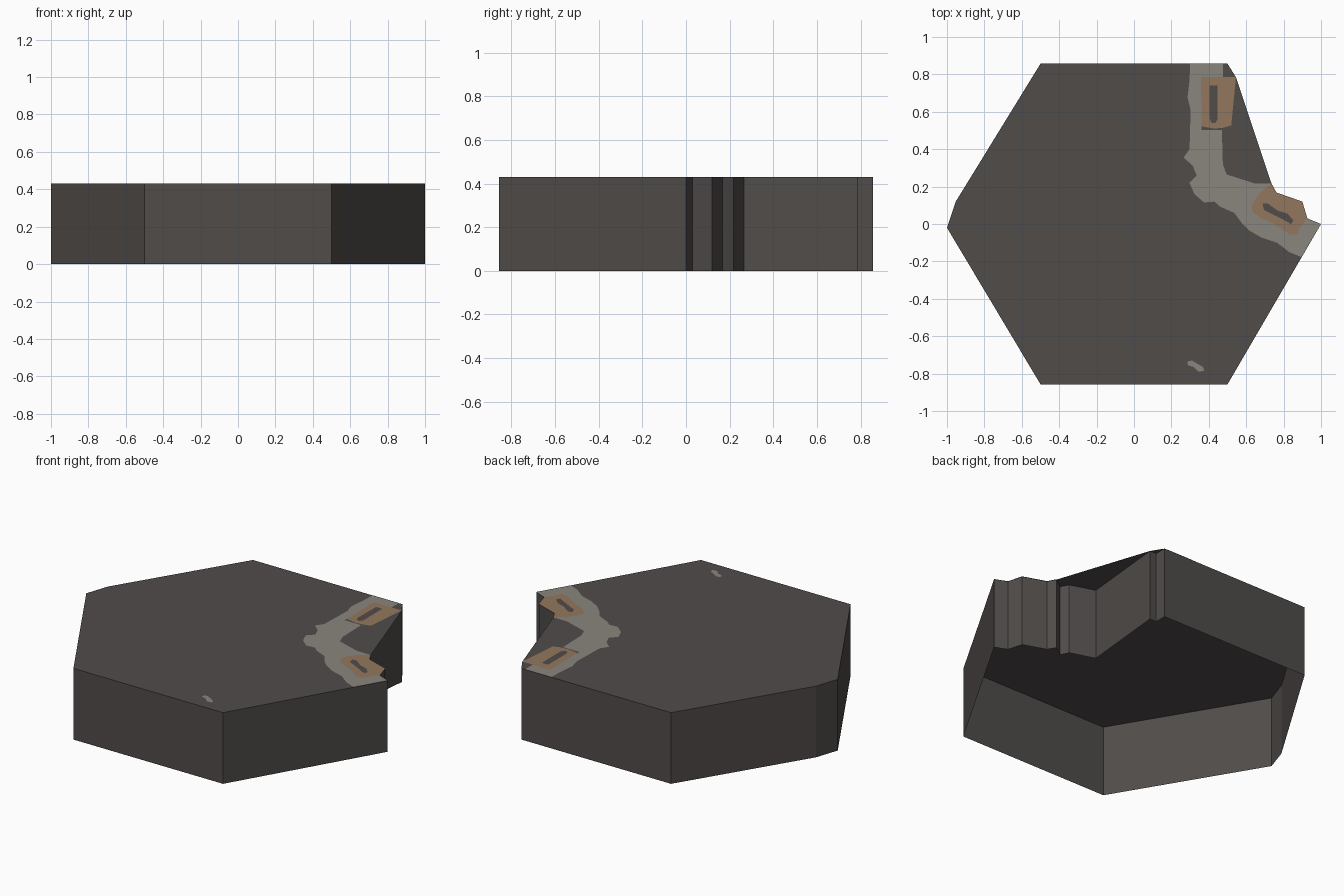
import bpy, bmesh

HEIGHT = 0.43


def srgb(*rgb):
    lin = lambda c: c / 12.92 if c <= 0.04045 else ((c + 0.055) / 1.055) ** 2.4
    return (*[lin(v / 255) for v in rgb], 1.0)


def material(name, *rgb):
    m = bpy.data.materials.new(name)
    m.diffuse_color = srgb(*rgb)
    return m


dark = material("dark_stone", 80, 76, 74)
grey = material("pale_stone", 138, 134, 125)
tan = material("tan_clay", 146, 119, 93)


def sheet(name, outline, z, mat, drop=0.0):
    """Flat upward-facing polygon, optionally with walls below and an open bottom."""
    area = sum(a[0] * b[1] - b[0] * a[1] for a, b in zip(outline, outline[1:] + outline[:1]))
    pts = outline if area > 0 else outline[::-1]
    bm = bmesh.new()
    top = [bm.verts.new((x, y, z)) for x, y in pts]
    bm.faces.new(top)
    if drop:
        low = [bm.verts.new((x, y, z - drop)) for x, y in pts]
        for i in range(len(pts)):
            j = (i + 1) % len(pts)
            bm.faces.new((low[i], low[j], top[j], top[i]))
    bmesh.ops.triangulate(bm, faces=[f for f in bm.faces if len(f.verts) > 4])
    me = bpy.data.meshes.new(name)
    bm.to_mesh(me)
    bm.free()
    me.materials.append(mat)
    ob = bpy.data.objects.new(name, me)
    bpy.context.collection.objects.link(ob)
    return ob


# Broken edge shared by the tile and the pale band
broken = [(.495, .265), (.645, .217), (.67, .168), (.735, .217), (.762, .168),
          (.90, .12), (.927, .03), (1, 0)]

# Hexagonal tile: hollow shell, open below
tile = [(-.5, .857), (.5, .857), (.5, .785), (.545, .785)] + broken + [
    (.5, -.857), (-.5, -.857), (-1, -.02), (-.953, .12)]
sheet("hex_tile", tile, HEIGHT, dark, HEIGHT)

# Pale worn band around the notch
band = [(.3, .857), (.475, .857), (.475, .785), (.47, .5), (.475, .32)] + broken + [
    (.895, -.177), (.83, -.15), (.765, -.10), (.68, -.072), (.617, -.035), (.58, 0),
    (.535, .06), (.46, .093), (.43, .12), (.375, .115), (.323, .16), (.297, .22),
    (.335, .26), (.313, .313), (.265, .355), (.297, .4), (.303, .61), (.286, .675), (.297, .77)]
sheet("worn_band", band, HEIGHT + .001, grey)

# Small pale chip near the front
sheet("front_chip", [(.285, -.735), (.31, -.73), (.37, -.765), (.375, -.785),
                     (.345, -.79), (.32, -.765), (.288, -.755)], HEIGHT + .001, grey)

# Tan slabs with dark slots
sheet("back_slab_shadow", [(.36, .53), (.36, .503), (.47, .503), (.47, .53)],
      HEIGHT + .0015, dark)
sheet("back_slab", [(.358, .785), (.545, .785), (.52, .527), (.48, .515), (.43, .51),
                    (.362, .522)], HEIGHT + .002, tan)
sheet("back_slot", [(.405, .74), (.446, .74), (.447, .56), (.435, .54), (.415, .54),
                    (.403, .565)], HEIGHT + .003, dark)
sheet("side_slab", [(.672, .168), (.735, .217), (.762, .168), (.90, .12), (.925, .03),
                    (.885, -.02), (.875, -.055), (.83, -.055), (.75, 0), (.68, .03),
                    (.632, .067), (.627, .1)], HEIGHT + .002, tan)
sheet("side_slot", [(.687, .108), (.715, .11), (.767, .072), (.82, .055), (.853, .02),
                    (.84, 0), (.8, .022), (.75, .048), (.695, .075)], HEIGHT + .003, dark)
